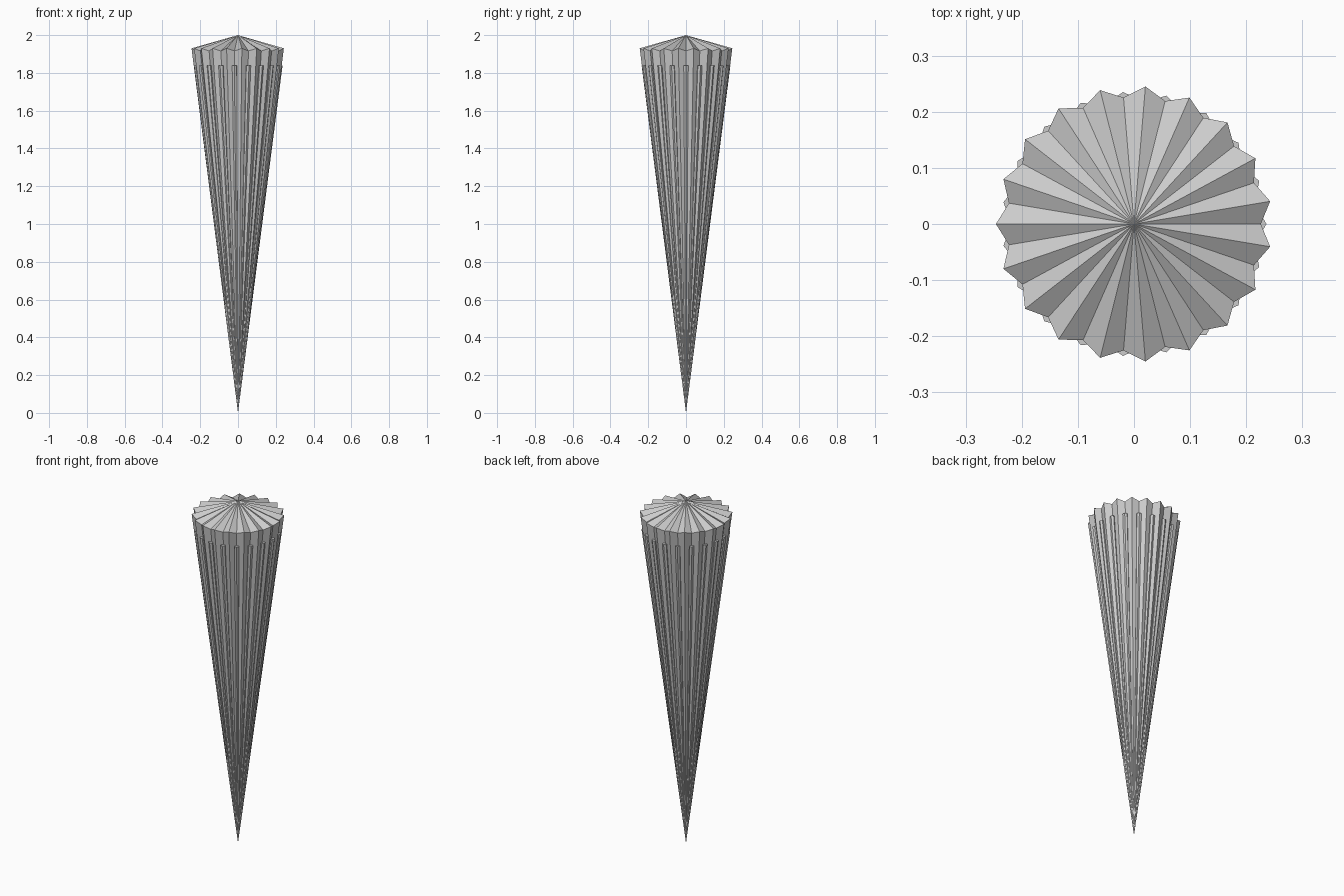
import bpy, bmesh, math
from mathutils import Vector

cube = bpy.data.objects.get("Cube")
if cube:
    bpy.data.objects.remove(cube, do_unlink=True)

PLEATS = 19
STEP = 2 * math.pi / PLEATS
TIP = Vector((0, 0, 0))

grey = bpy.data.materials.new("plain grey")
grey.use_nodes = True
colour = (0.6, 0.6, 0.6, 1)
grey.diffuse_color = colour
grey.node_tree.nodes["Principled BSDF"].inputs["Base Color"].default_value = colour


def polar(radius, angle, z):
    return Vector((radius * math.cos(angle), radius * math.sin(angle), z))


def finish(bm, name):
    bmesh.ops.recalc_face_normals(bm, faces=bm.faces)
    mesh = bpy.data.meshes.new(name)
    bm.to_mesh(mesh)
    bm.free()
    mesh.materials.append(grey)
    obj = bpy.data.objects.new(name, mesh)
    bpy.context.collection.objects.link(obj)
    return obj


# Pleated cone: zigzag rim joined to the shallow peak and to the long tip
bm = bmesh.new()
rim = []
for i in range(PLEATS):
    angle = math.pi + i * STEP
    rim.append(bm.verts.new(polar(0.246, angle, 1.93)))
    rim.append(bm.verts.new(polar(0.226, angle + STEP / 2, 1.916)))
peak = bm.verts.new((0, 0, 2))
tip = bm.verts.new(TIP)
for a, b in zip(rim, rim[1:] + rim[:1]):
    bm.faces.new((a, b, peak))
    bm.faces.new((b, a, tip))
finish(bm, "pleated_cone")

# Slim six-sided ribs lying in the valleys and tapering to the tip
bm = bmesh.new()
for i in range(PLEATS):
    angle = math.pi + (i + 0.5) * STEP
    centre = polar(0.222, angle, 1.84)
    ring = [bm.verts.new(centre + polar(0.014, angle + k * math.pi / 3, 0))
            for k in range(6)]
    end = bm.verts.new(TIP)
    bm.faces.new(ring)
    for a, b in zip(ring, ring[1:] + ring[:1]):
        bm.faces.new((b, a, end))
finish(bm, "valley_ribs")
